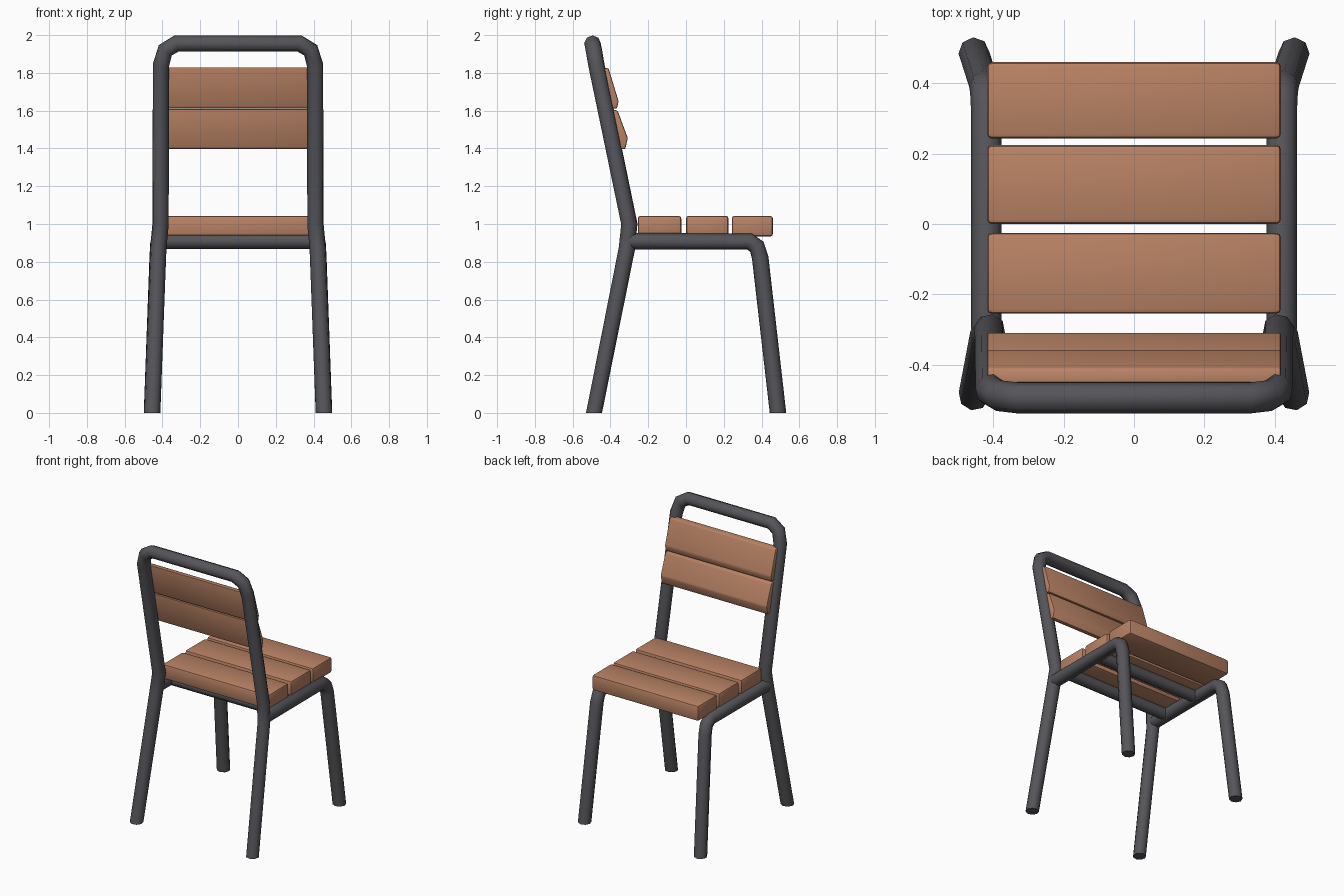
import bpy, bmesh, math

if "Cube" in bpy.data.objects:
    bpy.data.objects.remove(bpy.data.objects["Cube"])


def material(name, rgb):
    m = bpy.data.materials.new(name)
    m.diffuse_color = (*rgb, 1)
    m.use_nodes = True
    m.node_tree.nodes["Principled BSDF"].inputs["Base Color"].default_value = m.diffuse_color
    return m


metal = material("dark grey metal", (0.09, 0.09, 0.102))
wood = material("warm wood", (0.485, 0.225, 0.128))


def finish(ob, angle):
    bpy.ops.object.select_all(action='DESELECT')
    ob.select_set(True)
    bpy.context.view_layer.objects.active = ob
    bpy.ops.object.shade_smooth_by_angle(angle=math.radians(angle))


def tube(name, points, r=0.044):
    """Eight-sided tube along a path, feet cut flat on the ground."""
    cu = bpy.data.curves.new(name, 'CURVE')
    cu.dimensions = '3D'
    cu.bevel_depth = r
    cu.bevel_resolution = 2
    cu.use_fill_caps = True
    sp = cu.splines.new('POLY')
    sp.points.add(len(points) - 1)
    for p, co in zip(sp.points, points):
        p.co = (*co, 1)
    tmp = bpy.data.objects.new(name + "_path", cu)
    bpy.context.collection.objects.link(tmp)
    bpy.context.view_layer.update()
    me = bpy.data.meshes.new_from_object(tmp.evaluated_get(bpy.context.evaluated_depsgraph_get()))
    bpy.data.objects.remove(tmp)
    bm = bmesh.new()
    bm.from_mesh(me)
    bmesh.ops.remove_doubles(bm, verts=bm.verts, dist=0.0005)
    for v in bm.verts:
        if v.co.z < 0.05:
            v.co.z = 0
    bmesh.ops.recalc_face_normals(bm, faces=bm.faces)
    bm.to_mesh(me)
    bm.free()
    me.materials.clear()
    me.materials.append(metal)
    ob = bpy.data.objects.new(name, me)
    bpy.context.collection.objects.link(ob)
    finish(ob, 50)


def slat(name, profile, half=0.418, bevel=0.014):
    """Side profile (y, z) extruded across the chair, with eased edges."""
    bm = bmesh.new()
    f = bm.faces.new([bm.verts.new((-half, y, z)) for y, z in profile])
    out = bmesh.ops.extrude_face_region(bm, geom=[f])
    for v in out["geom"]:
        if isinstance(v, bmesh.types.BMVert):
            v.co.x = half
    bmesh.ops.recalc_face_normals(bm, faces=bm.faces)
    bmesh.ops.bevel(bm, geom=bm.edges[:], offset=bevel, segments=2,
                    profile=0.5, affect='EDGES')
    me = bpy.data.meshes.new(name)
    bm.to_mesh(me)
    bm.free()
    me.materials.append(wood)
    ob = bpy.data.objects.new(name, me)
    bpy.context.collection.objects.link(ob)
    finish(ob, 35)


# Back frame: one tube from foot, over the top, to the other foot
half_path = [(0.455, -0.487, 0), (0.422, -0.313, 0.87), (0.41, -0.300, 1.0),
             (0.408, -0.474, 1.84), (0.385, -0.488, 1.92), (0.325, -0.495, 1.956)]
tube("back_frame", half_path + [(-x, y, z) for x, y, z in reversed(half_path)])

# Seat rails running into the front legs
for side, s in (("left", -1), ("right", 1)):
    tube(side + "_seat_rail_and_leg",
         [(s * x, y, z) for x, y, z in [
             (0.42, -0.30, 0.908), (0.42, 0.335, 0.908), (0.422, 0.375, 0.880),
             (0.425, 0.393, 0.82), (0.455, 0.487, 0)]])

# Cross bars under the seat
for name, y in (("rear_cross_bar", -0.17), ("front_cross_bar", 0.13)):
    tube(name, [(-0.42, y, 0.908), (0.42, y, 0.908)], 0.04)

# Seat slats
for i, (y0, y1, z0) in enumerate([(-0.255, -0.025, 0.938), (0.0, 0.225, 0.938), (0.243, 0.46, 0.934)]):
    slat(f"seat_slat_{i + 1}", [(y0, z0), (y1, z0), (y1, 1.043), (y0, 1.043)])

# Backrest slats
slat("upper_back_slat", [(-0.452, 1.83), (-0.41, 1.825), (-0.357, 1.65), (-0.366, 1.61), (-0.405, 1.615)], bevel=0.008)
slat("lower_back_slat", [(-0.405, 1.61), (-0.362, 1.60), (-0.308, 1.455), (-0.322, 1.395), (-0.358, 1.40)], bevel=0.008)
